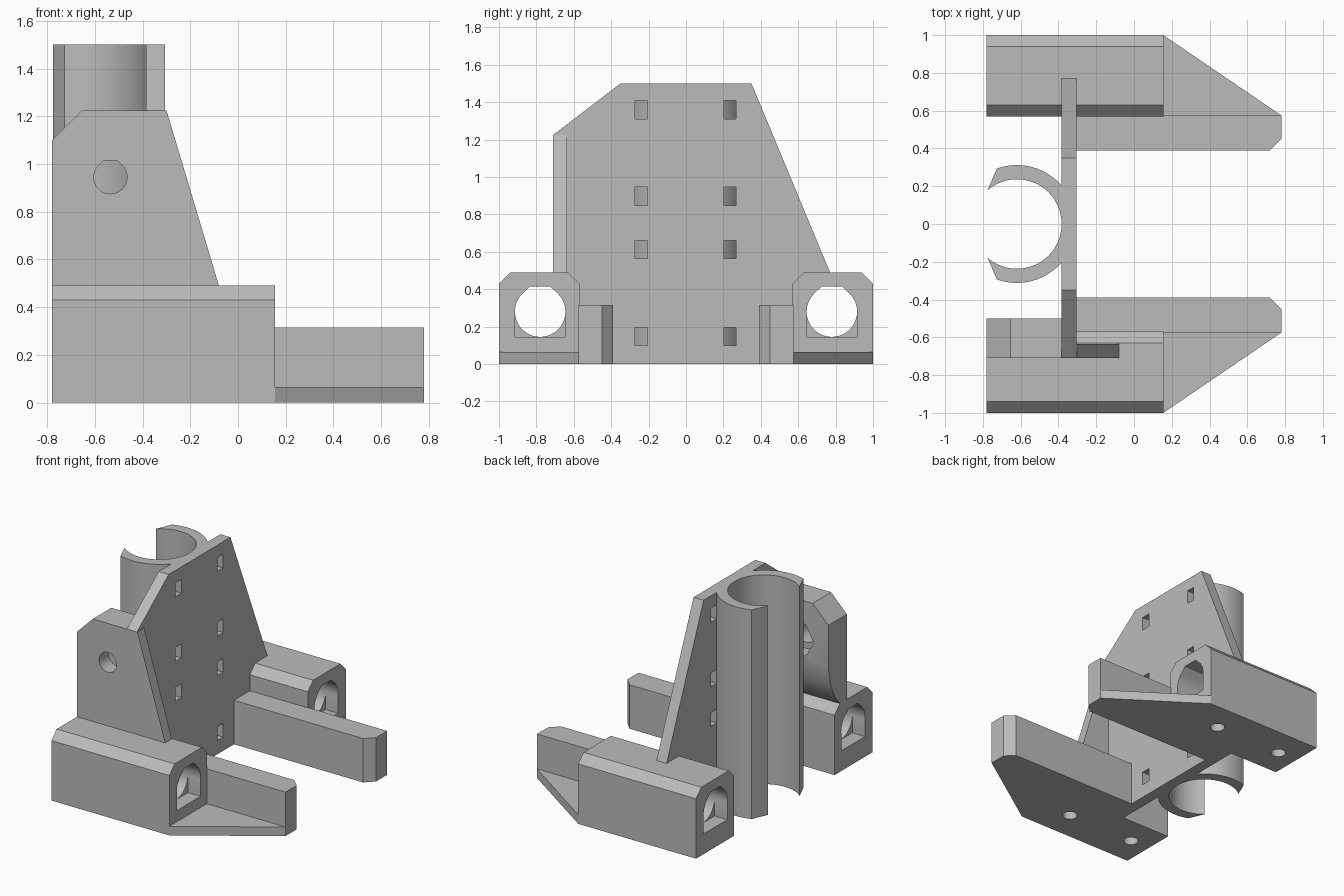
import bpy, bmesh
from math import sin, cos, pi, radians
from mathutils import Vector

if "Cube" in bpy.data.objects:
    bpy.data.objects.remove(bpy.data.objects["Cube"], do_unlink=True)

grey = bpy.data.materials.new("light grey plastic")
grey.use_nodes = True
COLOUR = (0.5, 0.5, 0.5, 1)
grey.diffuse_color = COLOUR
grey.node_tree.nodes["Principled BSDF"].inputs["Base Color"].default_value = COLOUR

# Maps a profile point (u, v) and a height w along the chosen axis to 3D
PLACE = {"x": lambda u, v, w: (w, u, v),
         "y": lambda u, v, w: (u, w, v),
         "z": lambda u, v, w: (u, v, w)}


def prism(name, profile, axis, low, high):
    """Extrude a flat profile along an axis."""
    bm = bmesh.new()
    base = bm.faces.new([bm.verts.new(PLACE[axis](u, v, low)) for u, v in profile])
    step = Vector(PLACE[axis](0, 0, high - low))
    new = bmesh.ops.extrude_face_region(bm, geom=[base])["geom"]
    bmesh.ops.translate(bm, vec=step, verts=[g for g in new if isinstance(g, bmesh.types.BMVert)])
    if base.is_valid and len(base.edges[0].link_faces) < 2:
        bm.faces.new(base.verts)
    bmesh.ops.recalc_face_normals(bm, faces=bm.faces)
    mesh = bpy.data.meshes.new(name)
    bm.to_mesh(mesh)
    bm.free()
    mesh.materials.append(grey)
    obj = bpy.data.objects.new(name, mesh)
    bpy.context.collection.objects.link(obj)
    return obj


def rect(u0, u1, v0, v1):
    return [(u0, v0), (u1, v0), (u1, v1), (u0, v1)]


def ring(u, v, r, n=32, start=0, end=2 * pi, closed=True):
    steps = n if closed else n - 1
    return [(u + r * cos(start + (end - start) * i / steps),
             v + r * sin(start + (end - start) * i / steps)) for i in range(n)]


def printable_hole(u, v, r):
    """Circle whose crown is flattened with 45 degree sides."""
    arc = ring(u, v, r, 33, radians(135), radians(405), False)
    return arc + [(u + 0.4 * r, v + r), (u - 0.4 * r, v + r)]


def activate(obj):
    bpy.ops.object.select_all(action="DESELECT")
    obj.select_set(True)
    bpy.context.view_layer.objects.active = obj


def cut(obj, cutters):
    for c in cutters:
        c.hide_render = True
        mod = obj.modifiers.new("cut", "BOOLEAN")
        mod.operation, mod.solver, mod.object = "DIFFERENCE", "EXACT", c
        activate(obj)
        bpy.ops.object.modifier_apply(modifier=mod.name)
        bpy.data.objects.remove(c, do_unlink=True)


def smooth(obj):
    activate(obj)
    bpy.ops.object.shade_smooth_by_angle(angle=radians(30))


BACK, PLATE_BACK, PLATE_FRONT, BLOCK_END = -0.78, -0.385, -0.305, 0.155

for side, s in (("front", -1), ("rear", 1)):
    # Bearing housing with chamfered top, through bore and screw holes
    block = prism(side + "_bearing_housing",
                  [(s * y, z) for y, z in ((0.57, 0), (1, 0), (1, 0.43), (0.94, 0.49),
                                           (0.63, 0.49), (0.57, 0.43))],
                  "x", BACK, BLOCK_END)
    mid = s * 0.78
    cutters = [prism("bore", printable_hole(mid, 0.28, 0.135), "x", -0.9, 0.3)]
    for x0, x1 in ((-0.9, BACK + 0.1), (BLOCK_END - 0.1, 0.3)):
        cutters.append(prism("pocket", rect(mid - 0.134, mid + 0.134, 0.145, 0.28), "x", x0, x1))
    for x in (-0.625, -0.085):
        cutters.append(prism("screw_hole", ring(x, mid, 0.05, 24), "z", -0.1, 0.25))
    cut(block, cutters)
    smooth(block)

    # Long arm with a chamfered tip, and the triangular foot beside it
    prism(side + "_arm",
          [(x, s * y) for x, y in ((PLATE_FRONT, 0.39), (0.72, 0.39), (0.78, 0.45),
                                   (0.78, 0.575), (PLATE_FRONT, 0.575))], "z", 0, 0.315)
    prism(side + "_foot_web", [(BLOCK_END, s * 0.57), (0.78, s * 0.575), (BLOCK_END, s * 1)],
          "z", 0, 0.065)

# Upright plate, stepped around the housings, with tie slots
plate = prism("upright_plate",
              [(-0.57, 0), (0.57, 0), (0.57, 0.43), (0.63, 0.49), (0.77, 0.49), (0.35, 1.5),
               (-0.35, 1.5), (-0.71, 1.225), (-0.71, 0.49), (-0.63, 0.49), (-0.57, 0.43)],
              "x", PLATE_BACK, PLATE_FRONT)
cut(plate, [prism("tie_slot", rect(y - 0.033, y + 0.033, z - 0.049, z + 0.049), "x", -0.5, -0.2)
            for y in (-0.24, 0.235) for z in (0.147, 0.612, 0.897, 1.36)])

# Open clamp tube on the back of the plate
outer = ring(-0.62, 0, 0.312, 40, radians(-110), radians(110), False)
inner = ring(-0.62, 0, 0.237, 40, radians(131), radians(-131), False)
tube = prism("clamp_tube", [(min(x, -0.37), y) for x, y in outer] + inner, "z", 0, 1.5)
smooth(tube)

# Thick lug on the front housing: undercut inside, bolt hole and nut trap
lug = prism("bolt_lug", [(BACK, 0.49), (BACK, 1.1), (-0.655, 1.225), (PLATE_BACK, 1.225),
                         (PLATE_BACK, 0.49)], "y", -0.71, -0.5)
cut(lug, [
    prism("undercut", [(-0.63, 0.48), (-0.63, 0.49), (-0.57, 0.56), (-0.53, 0.65),
                       (-0.5, 0.78), (-0.4, 0.78), (-0.4, 0.48)], "x", -0.9, -0.3),
    prism("bolt_hole", printable_hole(-0.535, 0.945, 0.07), "y", -0.8, -0.4),
    prism("nut_trap", ring(-0.535, 0.945, 0.13, 6), "y", -0.6, -0.4)])
smooth(lug)

# Thin gusset bracing the plate
prism("front_gusset", [(PLATE_FRONT, 0.49), (-0.08, 0.49), (-0.3, 1.225), (PLATE_FRONT, 1.225)],
      "y", -0.71, -0.635)
